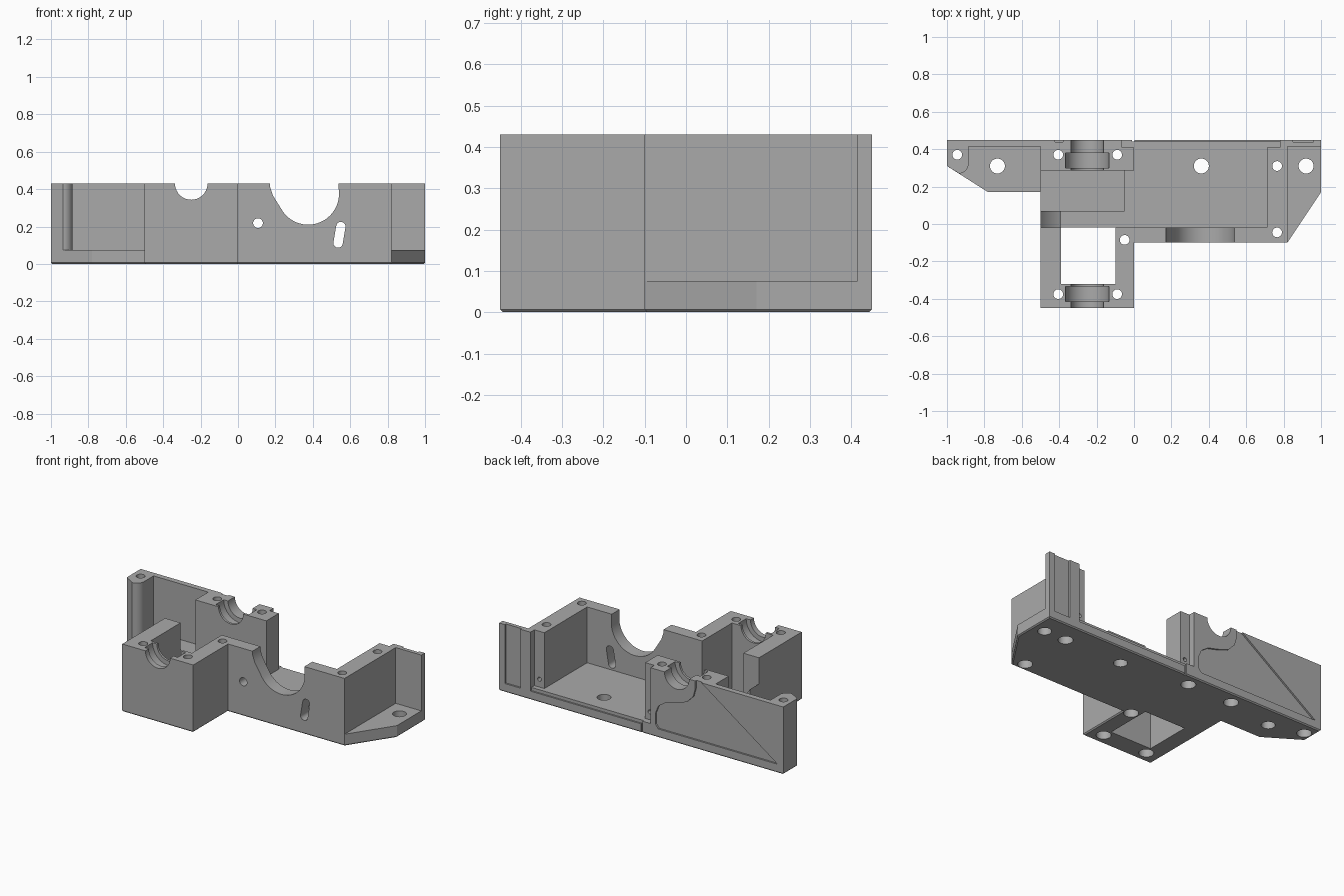
import bpy
import bmesh
from math import cos, sin, pi, radians
from mathutils import Vector

cube = bpy.data.objects.get("Cube")
if cube:
    bpy.data.objects.remove(cube)

TOP = 0.43       # overall height
PLATE = 0.075    # floor thickness
EPS = 0.02       # overshoot of cutters


def prism(name, points, low, high, axis="z", chamfer=0):
    """Extrude a 2D outline along z (xy outline) or along y (xz outline)."""
    bm = bmesh.new()
    place = (lambda p: (p[0], p[1], low)) if axis == "z" else (lambda p: (p[0], low, p[1]))
    face = bm.faces.new([bm.verts.new(place(p)) for p in points])
    extruded = bmesh.ops.extrude_face_region(bm, geom=[face])["geom"]
    shift = Vector((0, 0, high - low)) if axis == "z" else Vector((0, high - low, 0))
    bmesh.ops.translate(bm, vec=shift, verts=[v for v in extruded if isinstance(v, bmesh.types.BMVert)])
    if chamfer:
        rim = [e for e in bm.edges if all(abs(v.co.z - low) < 1e-5 for v in e.verts)]
        bmesh.ops.bevel(bm, geom=rim, offset=chamfer, segments=1, affect="EDGES")
    bmesh.ops.recalc_face_normals(bm, faces=bm.faces)
    mesh = bpy.data.meshes.new(name)
    bm.to_mesh(mesh)
    bm.free()
    obj = bpy.data.objects.new(name, mesh)
    bpy.context.scene.collection.objects.link(obj)
    return obj


def rect(x0, x1, y0, y1):
    return [(x0, y0), (x1, y0), (x1, y1), (x0, y1)]


def arc(cx, cy, r, start=0, end=360, steps=40):
    count = steps if end - start == 360 else steps + 1
    angles = [radians(start + (end - start) * i / steps) for i in range(count)]
    return [(cx + r * cos(a), cy + r * sin(a)) for a in angles]


# Floor plate with chamfered underside
body = prism("bearing_housing", [
    (-1, 0.45), (-1, 0.31), (-0.78, 0.17), (-0.5, 0.17), (-0.5, -0.45), (0, -0.45),
    (0, -0.1), (0.82, -0.1), (1, 0.17), (1, 0.45)], 0, PLATE, chamfer=0.007)

helpers = []


def add(name, points, low, high, axis="z", mode="DIFFERENCE"):
    tool = prism(name, points, low, high, axis)
    tool.hide_render = True
    helpers.append(tool)
    mod = body.modifiers.new(name, "BOOLEAN")
    mod.operation, mod.solver, mod.object = mode, "EXACT", tool


# Front block, front wall, right-hand wall and wing wall in one outline
add("front_walls", [
    (-0.5, -0.45), (0, -0.45), (0, -0.1), (0.82, -0.1), (0.82, 0.415), (1, 0.415),
    (1, 0.45), (0.78, 0.45), (0.78, 0.41), (0.71, 0.41), (0.71, -0.02), (-0.1, -0.02),
    (-0.1, -0.32), (-0.39, -0.32), (-0.39, 0.07), (-0.5, 0.07)], 0.04, TOP, mode="UNION")

# Rear bearing block, rear panel and rounded corner post
post_round = arc(-0.935, 0.32, 0.05, -90, 0, 10)
add("rear_walls", [(-1, 0.45), (-1, 0.31)] + post_round + [
    (-0.885, 0.415), (-0.5, 0.415), (-0.5, 0.285), (0, 0.285), (0, 0.41),
    (-0.065, 0.41), (-0.065, 0.45)], 0.04, TOP, mode="UNION")

# Window through the floor and the shallow trough behind it
add("window_cut", rect(-0.39, -0.1, -0.32, -0.02), -EPS, PLATE + EPS)
add("trough_cut", rect(-0.5, -0.05, 0.07, 0.285), 0.055, PLATE + EPS)

# Bearing seats: narrow shaft notch and a wider groove in each block
for side, y0, y1, g0, g1 in (("front", -0.47, -0.3, -0.415, -0.335),
                             ("rear", 0.27, 0.47, 0.3, 0.38)):
    add(side + "_shaft_cut", arc(-0.25, TOP, 0.087), y0, y1, "y")
    add(side + "_seat_cut", arc(-0.25, TOP, 0.117), g0, g1, "y")

# Round clearance at the end of the left rail
add("rail_end_cut", arc(-0.25, TOP, 0.3, steps=64), -0.02, 0.09, "y")

# Motor opening, round hole and slanted slot in the front wall
add("motor_cut", [(0.535, 0.46), (0.172, 0.46), (0.172, 0.41), (0.187, 0.365)]
    + arc(0.375, 0.375, 0.165, 215, 360, 32), -0.12, -0.01, "y")
add("pin_cut", arc(0.107, 0.218, 0.026), -0.12, -0.01, "y")
add("slot_cut", arc(0.55, 0.2, 0.025, -8, 172, 12) + arc(0.535, 0.112, 0.025, 172, 352, 12),
    -0.12, -0.01, "y")

# Screw holes through the posts, widened on the underside
for i, (x, y) in enumerate(((-0.945, 0.37), (-0.405, 0.37), (-0.09, 0.37), (0.765, 0.31),
                            (0.765, -0.045), (-0.05, -0.085), (-0.405, -0.375), (-0.09, -0.375))):
    add(f"screw_cut_{i}", arc(x, y, 0.026, steps=24), -EPS, TOP + EPS)
    add(f"screw_head_cut_{i}", arc(x, y, 0.043, steps=24), -EPS, 0.05)

# Mounting holes through the floor
for i, x in enumerate((-0.73, 0.36, 0.92)):
    add(f"mount_cut_{i}", arc(x, 0.31, 0.04), -EPS, PLATE + EPS)

# Shallow rear recesses: curved panel, wing panel, floor lip and joint slit
add("panel_recess", [
    (-0.96, 0.055), (-0.12, 0.055), (-0.1, 0.08), (-0.1, 0.15), (-0.12, 0.2), (-0.17, 0.235),
    (-0.25, 0.255), (-0.32, 0.28), (-0.365, 0.325), (-0.38, 0.38), (-0.38, 0.46)], 0.439, 0.47, "y")
add("wing_recess", rect(0.85, 0.96, 0.055, 0.46), 0.439, 0.47, "y")
add("lip_recess", rect(0, 0.78, 0.055, 0.1), 0.44, 0.47, "y")
add("joint_slit", rect(-0.01, 0.003, -EPS, 0.1), 0.44, 0.47, "y")
for i, x in enumerate((-0.032, 0.745)):
    add(f"pinhole_cut_{i}", arc(x, 0.125, 0.013, steps=16), 0.36, 0.47, "y")

# Bake the cuts and drop the helpers
bpy.context.view_layer.update()
baked = bpy.data.meshes.new_from_object(body.evaluated_get(bpy.context.evaluated_depsgraph_get()))
body.modifiers.clear()
body.data = baked
for tool in helpers:
    bpy.data.objects.remove(tool)

# Plain grey plastic
grey = bpy.data.materials.new("plain_grey")
grey.use_nodes = True
colour = (0.4, 0.4, 0.4, 1)
grey.diffuse_color = colour
grey.node_tree.nodes["Principled BSDF"].inputs["Base Color"].default_value = colour
body.data.materials.clear()
body.data.materials.append(grey)

for other in bpy.context.selected_objects:
    other.select_set(False)
body.select_set(True)
bpy.context.view_layer.objects.active = body
bpy.ops.object.shade_smooth_by_angle(angle=radians(30))
